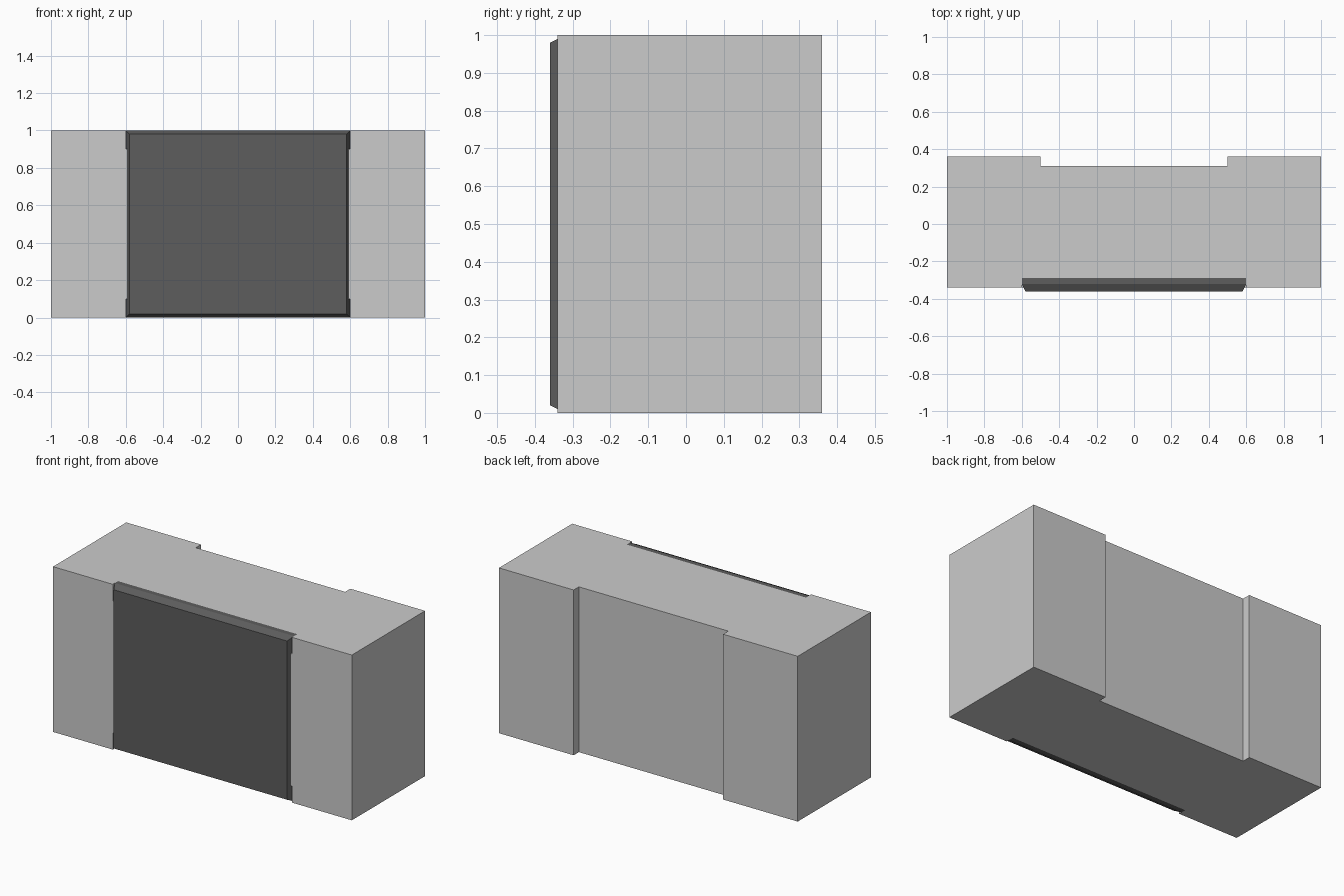
import bpy, bmesh

if "Cube" in bpy.data.objects:
    bpy.data.objects.remove(bpy.data.objects["Cube"])


def box(name, lo, hi):
    bm = bmesh.new()
    bmesh.ops.create_cube(bm, size=1)
    for v in bm.verts:
        for i in range(3):
            v.co[i] = lo[i] if v.co[i] < 0 else hi[i]
    mesh = bpy.data.meshes.new(name)
    bm.to_mesh(mesh)
    bm.free()
    ob = bpy.data.objects.new(name, mesh)
    bpy.context.collection.objects.link(ob)
    return ob


def cut(target, name, lo, hi):
    cutter = box(name, lo, hi)
    cutter.hide_render = True
    cutter.hide_viewport = True
    mod = target.modifiers.new(name, 'BOOLEAN')
    mod.operation = 'DIFFERENCE'
    mod.solver = 'EXACT'
    mod.object = cutter


# Main block with a shallow recess down the back
block = box("wall_block", (-1, -0.34, 0), (1, 0.36, 1))
cut(block, "back_recess_cutter", (-0.5, 0.31, -0.5), (0.5, 0.6, 1.5))

# Notches along the top and bottom front edges, holding the panel ends
cut(block, "top_notch_cutter", (-0.6, -0.6, 0.9), (0.6, -0.29, 1.5))
cut(block, "bottom_notch_cutter", (-0.6, -0.6, -0.5), (0.6, -0.29, 0.1))

# Dark front panel: flat slab with a chamfered front rim
panel = box("front_panel", (-0.6, -0.32, 0), (0.6, -0.29, 1))
bm = bmesh.new()
bm.from_mesh(panel.data)
bm.faces.ensure_lookup_table()
front = min(bm.faces, key=lambda f: f.calc_center_median().y)
new = bmesh.ops.extrude_discrete_faces(bm, faces=[front])["faces"][0]
for v in new.verts:
    v.co.x *= 0.58 / 0.6
    v.co.y = -0.36
    v.co.z = 0.02 if v.co.z < 0.5 else 0.98
bm.normal_update()
bm.to_mesh(panel.data)
bm.free()

dark = bpy.data.materials.new("dark_grey")
dark.diffuse_color = (0.11, 0.11, 0.11, 1)
dark.use_nodes = True
dark.node_tree.nodes["Principled BSDF"].inputs["Base Color"].default_value = dark.diffuse_color
panel.data.materials.append(dark)
